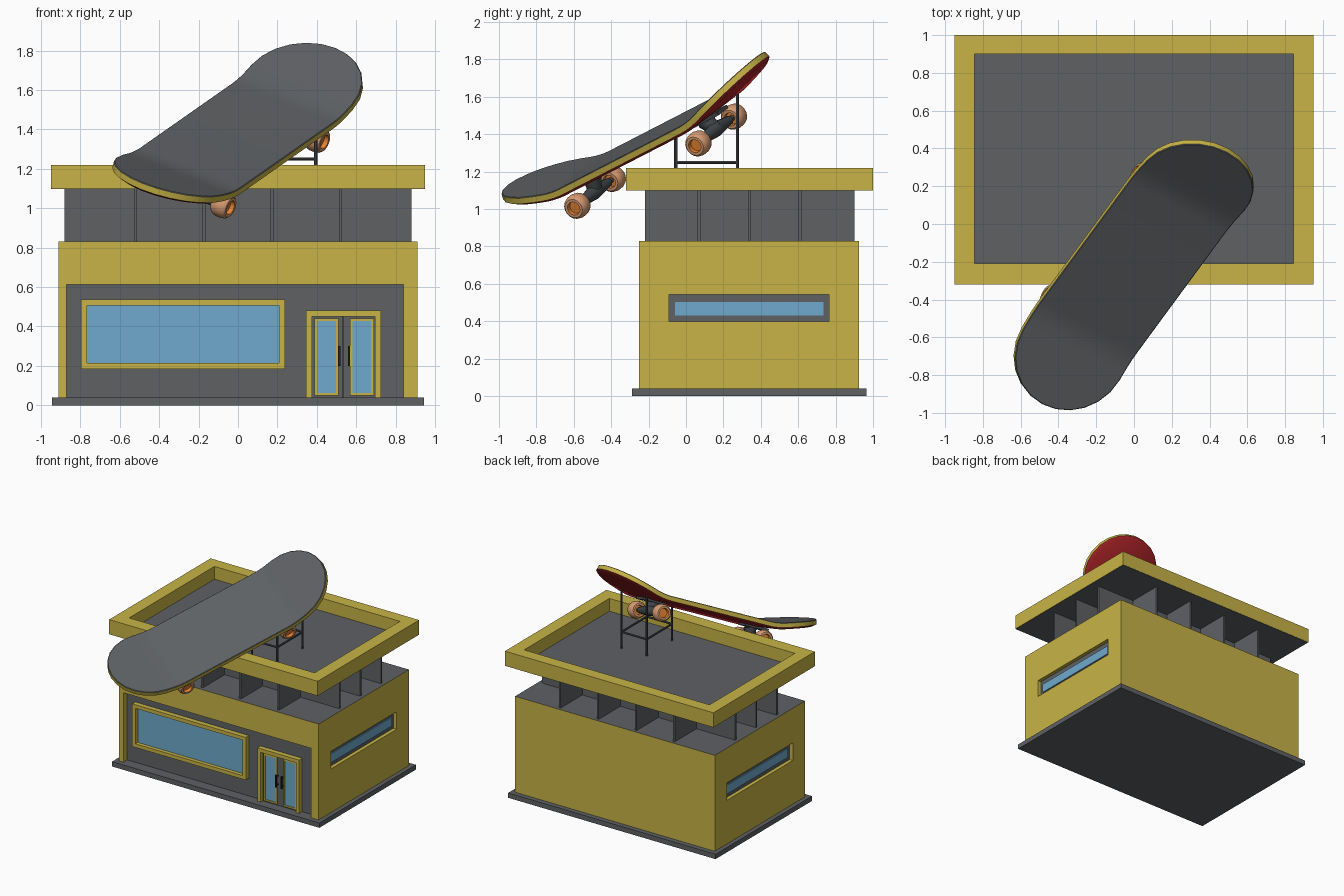
import bpy, bmesh, math
from mathutils import Vector, Matrix

if "Cube" in bpy.data.objects:
    bpy.data.objects.remove(bpy.data.objects["Cube"])


def mat(name, r, g, b):
    m = bpy.data.materials.new(name)
    m.diffuse_color = (r, g, b, 1)
    m.use_nodes = True
    m.node_tree.nodes["Principled BSDF"].inputs["Base Color"].default_value = m.diffuse_color
    return m


YELLOW = mat("yellow", .578, .456, .061)
GRAY = mat("gray", .112, .119, .127)
DARK = mat("dark gray", .06, .067, .073)
GLASS = mat("glass blue", .156, .402, .610)
RED = mat("red", .402, .017, .021)
TAN = mat("wheel tan", .68, .33, .17)
ORANGE = mat("hub orange", .79, .22, .03)
BLACK = mat("black", .015, .016, .018)


def finish(name, bm, mats, matrix=None, smooth=False):
    bmesh.ops.recalc_face_normals(bm, faces=bm.faces[:])
    me = bpy.data.meshes.new(name)
    bm.to_mesh(me)
    bm.free()
    for m in mats:
        me.materials.append(m)
    ob = bpy.data.objects.new(name, me)
    bpy.context.collection.objects.link(ob)
    if matrix:
        ob.matrix_world = matrix
    if smooth:
        bpy.ops.object.select_all(action='DESELECT')
        ob.select_set(True)
        bpy.context.view_layer.objects.active = ob
        bpy.ops.object.shade_smooth_by_angle(angle=math.radians(35))
    return ob


def boxes(name, parts, m, matrix=None):
    bm = bmesh.new()
    for lo, hi in parts:
        lo, hi = Vector(lo), Vector(hi)
        bmesh.ops.create_cube(bm, size=1, matrix=Matrix.Translation((lo + hi) / 2)
                              @ Matrix.Diagonal((*(hi - lo), 1)))
    return finish(name, bm, [m], matrix)


def front_frame(name, x0, x1, z0, z1, w, y0, y1, m, sill=True):
    parts = [((x0, y0, z0), (x0 + w, y1, z1)), ((x1 - w, y0, z0), (x1, y1, z1)),
             ((x0 + w, y0, z1 - w), (x1 - w, y1, z1))]
    if sill:
        parts.append(((x0 + w, y0, z0), (x1 - w, y1, z0 + w)))
    return boxes(name, parts, m)


def rods(name, segs, m, sides=8, matrix=None, smooth=True):
    # each segment: start, end, start radius, end radius
    bm = bmesh.new()
    for a, b, r1, r2 in segs:
        a, b = Vector(a), Vector(b)
        d = b - a
        bmesh.ops.create_cone(bm, cap_ends=True, segments=sides, radius1=r1, radius2=r2,
                              depth=d.length, matrix=Matrix.Translation((a + b) / 2)
                              @ d.to_track_quat('Z', 'Y').to_matrix().to_4x4())
    return finish(name, bm, [m], matrix, smooth)


# ---- building body: front recess and slot window recesses cut out
boxes("base_plate", [((-.945, -.29, 0), (.945, .965, .04))], GRAY)
body = boxes("building_body", [((-.91, -.25, .04), (.91, .925, .83))], YELLOW)
body.data.materials.append(GRAY)
cutters = [boxes("cutter", [((-.87, -.4, 0), (.84, -.2, .612))], YELLOW)]
for s in (-1, 1):
    a, b = sorted((s * .88, s * 1.1))
    cutters.append(boxes("cutter", [((a, -.09, .40), (b, .765, .544))], YELLOW))
bpy.context.view_layer.objects.active = body
for c in cutters:
    md = body.modifiers.new("cut", 'BOOLEAN')
    md.operation, md.solver, md.object = 'DIFFERENCE', 'EXACT', c
    bpy.ops.object.modifier_apply(modifier=md.name)
    bpy.data.objects.remove(c)
for p in body.data.polygons:
    n, c = p.normal, p.center
    gray = (n.z > .9 and c.z > .8) or (n.y < -.9 and -.24 < c.y < -.1 and abs(c.x) < .3) \
        or (abs(n.x) > .9 and .86 < abs(c.x) < .9 and c.y > 0)
    p.material_index = 1 if gray else 0

# ---- windows
for side, s in (("left", -1), ("right", 1)):
    a, b = sorted((s * .879, s * .888))
    boxes(side + "_slot_window", [((a, -.06, .432), (b, .735, .504))], GLASS)
front_frame("front_window_frame", -.797, .239, .185, .537, .03, -.24, -.2, YELLOW)
boxes("front_window_glass", [((-.767, -.209, .215), (.209, -.2, .507))], GLASS)

# ---- double door
front_frame("door_frame", .345, .725, .04, .48, .03, -.24, -.2, YELLOW, sill=False)
for side, x0, x1, hx in (("left", .375, .5335, .513), ("right", .5365, .695, .563)):
    boxes(side + "_door", [((x0, -.212, .04), (x1, -.2, .45))], GRAY)
    g0 = .388 if side == "left" else .568
    front_frame(side + "_door_trim", g0, g0 + .121, .05, .44, .013, -.222, -.21, YELLOW)
    boxes(side + "_door_glass", [((g0 + .012, -.217, .062), (g0 + .109, -.211, .428))], GLASS)
    boxes(side + "_door_handle", [((hx - .006, -.245, .2), (hx + .006, -.235, .3)),
                                  ((hx - .004, -.236, .21), (hx + .004, -.211, .22)),
                                  ((hx - .004, -.236, .28), (hx + .004, -.211, .29))], BLACK)

# ---- crossing fins between body and roof
fins = [((x - .008, -.22, .83), (x + .008, .9, 1.1)) for x in (-.52, -.173, .173, .52)]
fins += [((-.88, y - .008, .83), (.88, y + .008, 1.1)) for y in (.07, .34, .61)]
boxes("roof_fins", fins, GRAY)

# ---- roof slab with parapet
boxes("roof_slab", [((-.948, -.318, 1.098), (.948, .998, 1.115))], GRAY)
boxes("roof_parapet", [((-.95, -.32, 1.1), (.95, -.21, 1.22)), ((-.95, .9, 1.1), (.95, 1, 1.22)),
                       ((-.95, -.21, 1.1), (-.845, .9, 1.22)),
                       ((.845, -.21, 1.1), (.95, .9, 1.22))], YELLOW)

# ---- tilted frame of the skateboard: x across, y along, z out of the deck
C = Vector((-.005, -.23, 1.372))
U = Vector((.547, .7435, .383)).normalized()
W = Vector((.833, -.441, -.333))
W = (W - U * W.dot(U)).normalized()
N = W.cross(U)
BOARD = Matrix.Translation(C) @ Matrix((W, U, N)).transposed().to_4x4()

# ---- deck: rounded ends, both ends kicked up
R, STRAIGHT = .307, .6035


def bent(s):
    # position along the bent centre line: (along, up, angle)
    y = z = ang = 0
    steps = 60
    for i in range(steps):
        d = abs(s) * (i + .5) / steps
        ang = math.radians(16) * min(max((d - .42) / .13, 0), 1)
        y += math.cos(ang) * abs(s) / steps
        z += math.sin(ang) * abs(s) / steps
    return math.copysign(y, s), z, math.copysign(ang, s)


half = [(s, R) for s in (.42, .45, .48, .515, .55, STRAIGHT)]
half += [(STRAIGHT + R * math.sin(a), R * math.cos(a))
         for a in (math.radians(15 * i) for i in range(1, 7))]
stations = [(-s, w) for s, w in reversed(half)] + [(0, R)] + half
bm = bmesh.new()
layers = []
for depth, inset in ((0, .004), (-.004, 0), (-.036, 0), (-.05, .025)):
    k = 1 - inset / R
    rows = []
    for s, w in stations:
        y, z, a = bent(s * (1 - inset / .91))
        y, z = y - math.sin(a) * depth, z + math.cos(a) * depth
        rows.append([bm.verts.new((t * w * k, y, z)) for t in (-1, 1)])
    layers.append(rows)
for i in range(len(stations) - 1):
    for rows, m in ((layers[0], 0), (layers[3], 2)):
        bm.faces.new((rows[i][0], rows[i][1], rows[i + 1][1], rows[i + 1][0])).material_index = m
    for j in range(3):
        for e in (0, 1):
            p, q = layers[j], layers[j + 1]
            f = bm.faces.new((p[i][e], p[i + 1][e], q[i + 1][e], q[i][e]))
            f.material_index = j
bmesh.ops.remove_doubles(bm, verts=bm.verts[:], dist=1e-5)
finish("skateboard_deck", bm, [GRAY, YELLOW, RED], BOARD, True)

# ---- trucks and wheels
WHEEL = [(0, .022), (.034, .022), (.037, .045), (.052, .045), (.063, .032), (.067, .012),
         (.067, -.012), (.063, -.032), (.052, -.045), (.037, -.045), (.034, -.022), (0, -.022)]
for end, s in (("tail", -1), ("nose", 1)):
    y = s * .435
    boxes(end + "_truck_base", [((-.06, y - .1, -.065), (.06, y + .1, -.045))], DARK, BOARD)
    rods(end + "_truck", [((-.22, y, -.135), (.22, y, -.135), .016, .016),
                          ((-.16, y, -.135), (0, y, -.13), .024, .042),
                          ((.16, y, -.135), (0, y, -.13), .024, .042),
                          ((0, y - s * .03, -.06), (0, y, -.135), .05, .035)], DARK, 12, BOARD)
    for side, t in (("left", -1), ("right", 1)):
        bm = bmesh.new()
        vs = [bm.verts.new((x, 0, r)) for r, x in WHEEL]
        es = [bm.edges.new(e) for e in zip(vs, vs[1:])]
        bmesh.ops.spin(bm, geom=vs + es, cent=(0, 0, 0), axis=(1, 0, 0),
                       angle=math.tau, steps=18, use_duplicate=False)
        bmesh.ops.remove_doubles(bm, verts=bm.verts[:], dist=1e-5)
        for f in bm.faces:
            f.material_index = int(max(v.co.yz.length for v in f.verts) < .038)
        finish(f"{end}_{side}_wheel", bm, [TAN, ORANGE],
               BOARD @ Matrix.Translation((t * .215, y, -.135)), True)

# ---- support stand on the roof
X, Y = (.166, .395), (-.055, .275)
bars = []
for x in X:
    for y in Y:
        top = C.z - (N.x * (x - C.x) + N.y * (y - C.y)) / N.z - .035
        bars.append(((x, y, 1.11), (x, y, top), .009, .009))
    bars.append(((x, Y[0], 1.25), (x, Y[1], 1.25), .008, .008))
for y in Y:
    bars.append(((X[0], y, 1.25), (X[1], y, 1.25), .008, .008))
rods("support_stand", bars, DARK)
